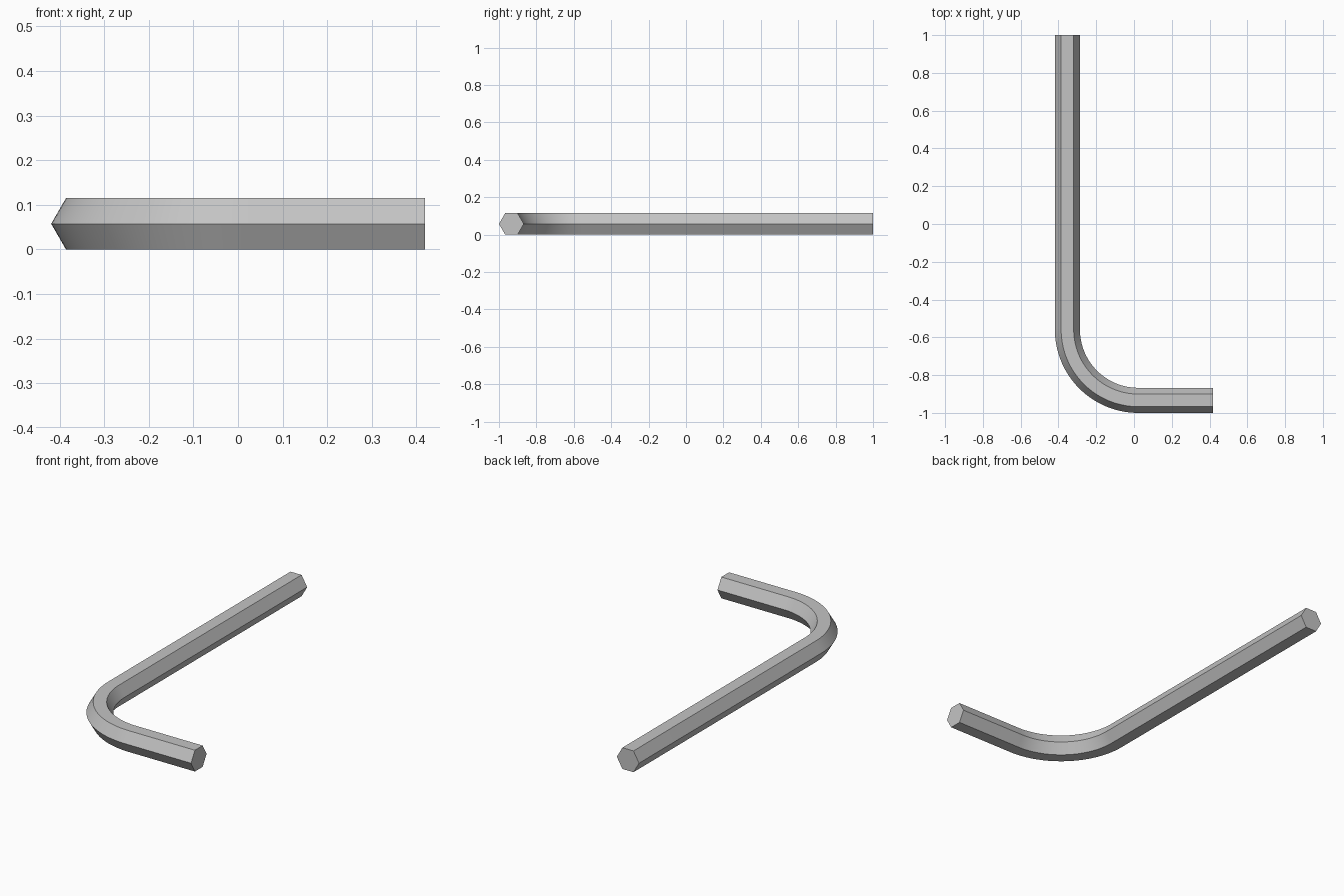
import bpy
import bmesh
from math import sin, cos, pi, sqrt
from mathutils import Vector

cube = bpy.data.objects.get("Cube")
if cube:
    bpy.data.objects.remove(cube, do_unlink=True)

HEIGHT = 0.115                # across the flats
CORNER = HEIGHT / sqrt(3)     # centre to corner
LEFT, FRONT = CORNER - 0.419, CORNER - 1.0
BEND = 0.375                  # bend radius on the centre line
STEPS = 32

# Steel material
steel = bpy.data.materials.new("steel grey")
steel.use_nodes = True
color = (0.55, 0.55, 0.55, 1)
steel.diffuse_color = color
steel.node_tree.nodes["Principled BSDF"].inputs["Base Color"].default_value = color

# Centre line: long arm, quarter bend, short arm, each with its outward direction
bend_centre = Vector((LEFT + BEND, FRONT + BEND, HEIGHT / 2))
path = [(Vector((LEFT, 1, HEIGHT / 2)), Vector((-1, 0, 0)))]
for i in range(STEPS + 1):
    a = pi + pi / 2 * i / STEPS
    out = Vector((cos(a), sin(a), 0))
    path.append((bend_centre + out * BEND, out))
path.append((Vector((0.419, FRONT, HEIGHT / 2)), Vector((0, -1, 0))))

# Sweep a hexagon along the centre line
bm = bmesh.new()
up = Vector((0, 0, 1))
rings = [[bm.verts.new(p + (out * cos(k * pi / 3) + up * sin(k * pi / 3)) * CORNER)
          for k in range(6)] for p, out in path]
for a, b in zip(rings, rings[1:]):
    for k in range(6):
        n = (k + 1) % 6
        bm.faces.new((a[k], a[n], b[n], b[k]))
bm.faces.new(rings[0])
bm.faces.new(rings[-1])
bmesh.ops.recalc_face_normals(bm, faces=bm.faces)

mesh = bpy.data.meshes.new("hex_key")
bm.to_mesh(mesh)
bm.free()
mesh.materials.append(steel)
key = bpy.data.objects.new("hex_key", mesh)
bpy.context.collection.objects.link(key)

# Smooth along the bend, sharp along the hexagon's corners
bpy.ops.object.select_all(action="DESELECT")
key.select_set(True)
bpy.context.view_layer.objects.active = key
bpy.ops.object.shade_smooth_by_angle(angle=pi / 6)
